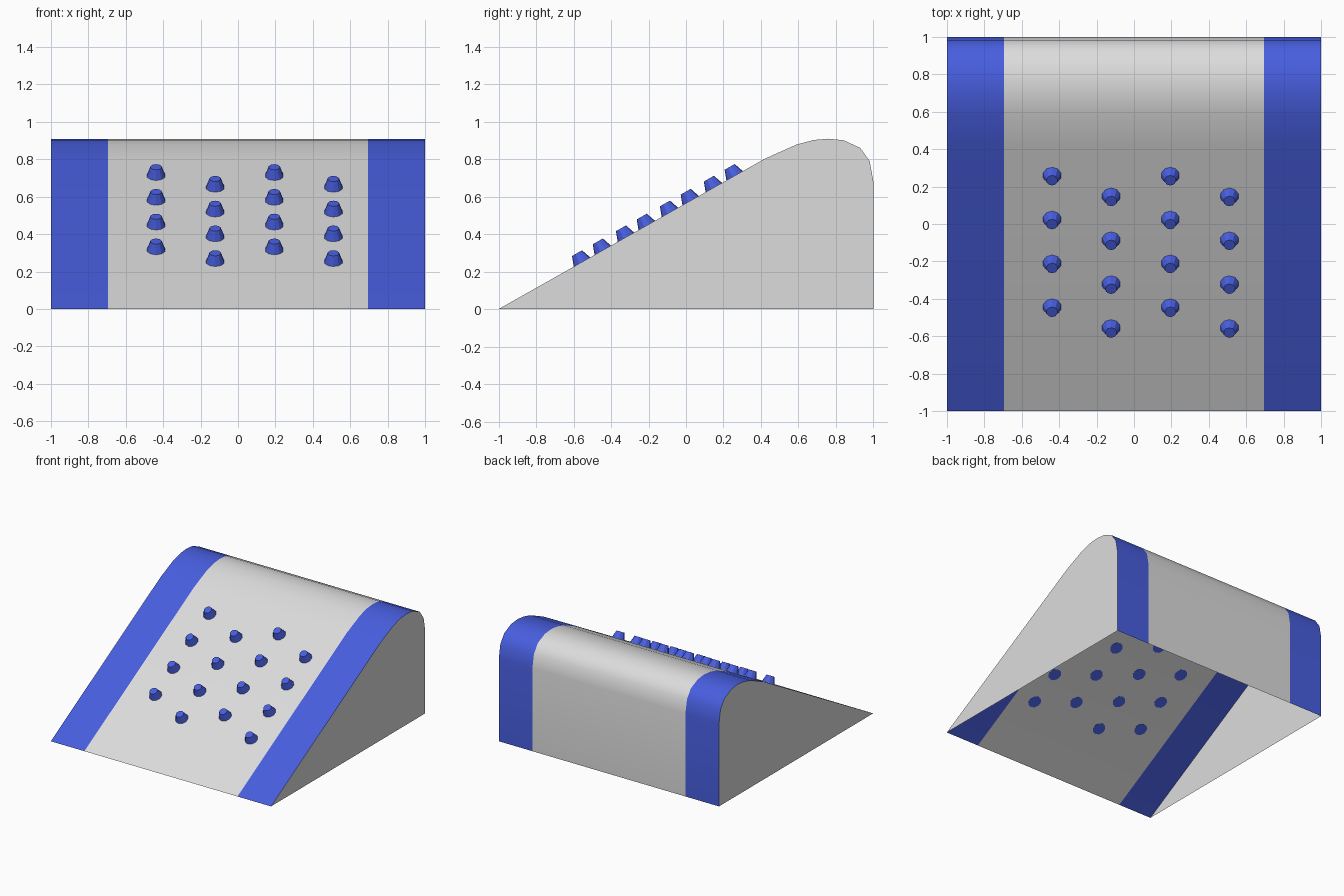
import bpy, bmesh, math
from mathutils import Matrix, Vector

if "Cube" in bpy.data.objects:
    bpy.data.objects.remove(bpy.data.objects["Cube"])


def material(name, rgb):
    m = bpy.data.materials.new(name)
    m.diffuse_color = (*rgb, 1)
    m.use_nodes = True
    m.node_tree.nodes["Principled BSDF"].inputs["Base Color"].default_value = m.diffuse_color
    return m


GREY = material("light grey", (0.72, 0.72, 0.72))
BLUE = material("blue", (0.065, 0.112, 0.74))

SLOPE = 0.565
# Side profile (y, z): ramp, rounded crest, vertical back
PROFILE = [(-1, 0), (0.42, 0.802), (0.59, 0.878), (0.68, 0.902), (0.76, 0.909),
           (0.84, 0.901), (0.93, 0.86), (0.98, 0.79), (1, 0.68), (1, 0)]


def finish(bm, name, mats):
    me = bpy.data.meshes.new(name)
    bm.to_mesh(me)
    bm.free()
    for m in mats:
        me.materials.append(m)
    ob = bpy.data.objects.new(name, me)
    bpy.context.collection.objects.link(ob)
    return ob


# Ramp shell: profile swept across x, blue outer bands, open underneath
bm = bmesh.new()
rows = [[bm.verts.new((x, y, z)) for y, z in PROFILE]
        for x in (-1, -0.695, 0.695, 1)]
for i, (a, b) in enumerate(zip(rows, rows[1:])):
    for j in range(len(PROFILE) - 1):
        f = bm.faces.new((a[j], b[j], b[j + 1], a[j + 1]))
        f.material_index = 0 if i == 1 else 1
# Grey side panels
bm.faces.new(rows[0])
bm.faces.new(rows[-1][::-1])
bm.normal_update()
# make every face point outwards
for f in bm.faces:
    if f.normal.dot(f.calc_center_median() - Vector((0, 0.3, 0.3))) < 0:
        f.normal_flip()
ramp = finish(bm, "ramp_shell", [GREY, BLUE])
bpy.context.view_layer.objects.active = ramp
ramp.select_set(True)
bpy.ops.object.shade_smooth_by_angle(angle=math.radians(40))
ramp.select_set(False)

# Tapered studs standing square to the ramp, in four staggered columns
tilt = math.atan(SLOPE)
R = Matrix.Rotation(tilt, 4, 'X')
H = 0.056
bm = bmesh.new()
for col, x in enumerate((-0.438, -0.122, 0.194, 0.51)):
    y0 = -0.444 if col % 2 == 0 else -0.555
    for k in range(4):
        y = y0 + 0.2345 * k
        place = Matrix.Translation((x, y, SLOPE * (y + 1))) @ R
        bmesh.ops.create_cone(
            bm, cap_ends=True, segments=10, radius1=0.051, radius2=0.031,
            depth=H, matrix=place @ Matrix.Translation((0, 0, H / 2 - 0.002)))
finish(bm, "ramp_studs", [BLUE])
